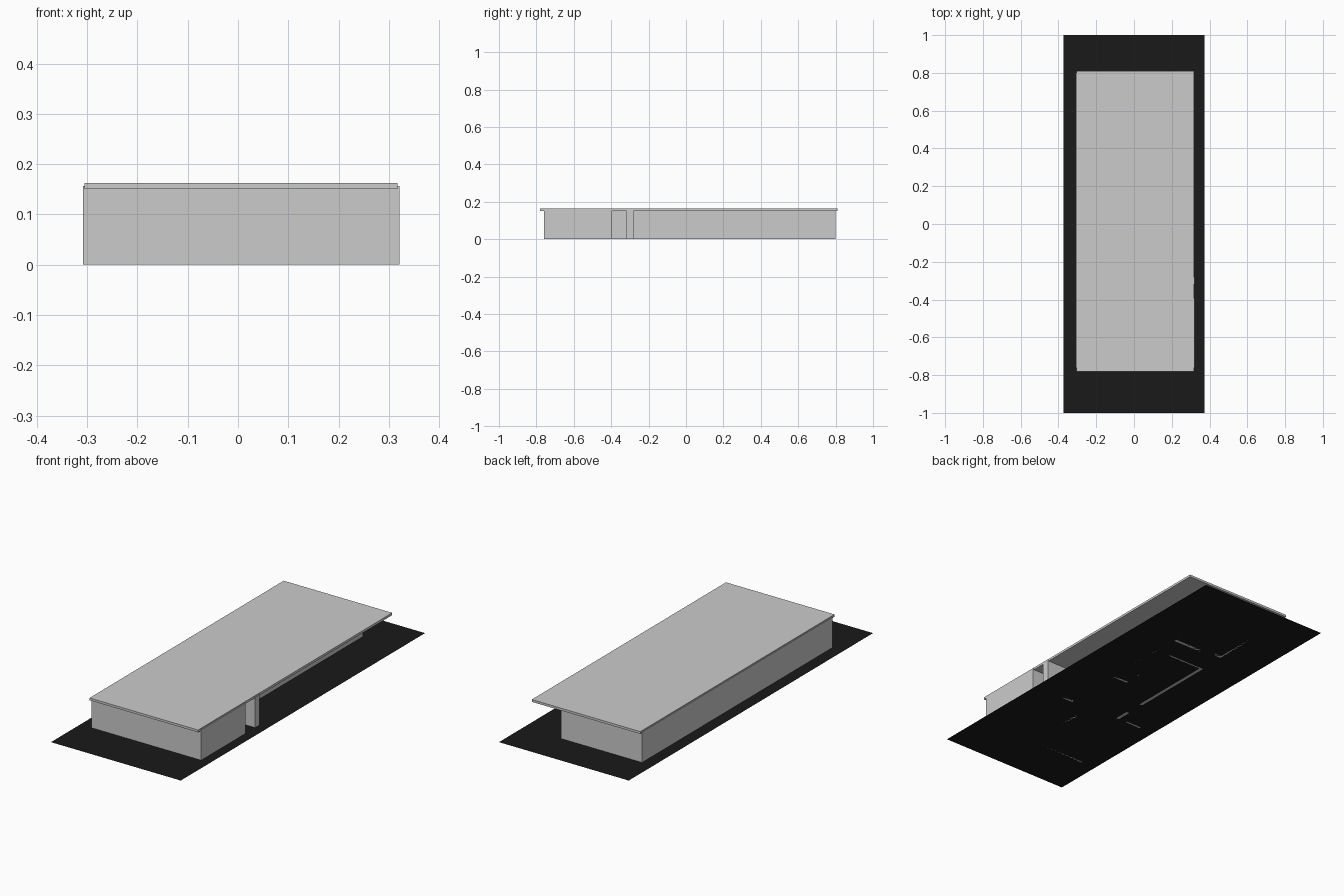
import bpy

if "Cube" in bpy.data.objects:
    bpy.data.objects.remove(bpy.data.objects["Cube"])

WALL_TOP = 0.157
T = 0.02  # wall thickness


def box(name, x0, x1, y0, y1, z0=0.0, z1=WALL_TOP):
    v = [(x, y, z) for z in (z0, z1) for x, y in ((x0, y0), (x1, y0), (x1, y1), (x0, y1))]
    f = [(3, 2, 1, 0), (4, 5, 6, 7)]
    f += [(i, (i + 1) % 4, (i + 1) % 4 + 4, i + 4) for i in range(4)]
    mesh = bpy.data.meshes.new(name)
    mesh.from_pydata(v, [], f)
    ob = bpy.data.objects.new(name, mesh)
    bpy.context.collection.objects.link(ob)
    return ob


# Dark ground sheet
bpy.ops.mesh.primitive_plane_add(size=2)
ground = bpy.context.object
ground.name = "ground_sheet"
ground.scale = (0.372, 1, 1)
dark = bpy.data.materials.new("dark_ground")
dark.diffuse_color = (0.01, 0.01, 0.01, 1)
dark.use_nodes = True
dark.node_tree.nodes["Principled BSDF"].inputs["Base Color"].default_value = dark.diffuse_color
ground.data.materials.append(dark)

# Flat roof slab
box("roof_slab", -0.305, 0.317, -0.78, 0.81, 0.151, 0.163)

# Outer walls, with the right side stepped back behind the entrance
L, R, P, F, B = -0.308, 0.321, 0.155, -0.76, 0.80
box("left_wall", L, L + T, F, B)
box("front_wall", L + T, R - T, F, F + T)
box("right_front_wall", R - T, R, F, -0.395)
box("back_wall", L + T, P - T, B - T, B)
box("porch_long_wall", P - T, P, -0.282, B)
box("entrance_side_wall", P - T, R, -0.318, -0.282)

# Inner walls running along y: x centre, y start, y end
H = 0.008
for i, (x, y0, y1) in enumerate([
    (-0.148, 0.49, B - T),     # back bedroom
    (-0.145, -0.12, 0.35),     # corridor
    (-0.145, -0.30, -0.22),
    (0.058, 0.01, 0.10),
    (0.03, -0.55, -0.41),
]):
    box(f"inner_long_wall_{i + 1}", x - H, x + H, y0, y1)

# Inner walls running along x: y centre, x start, x end
for i, (y, x0, x1) in enumerate([
    (0.48, -0.03, P - T),
    (0.498, -0.14, -0.10),
    (0.342, -0.137, 0.06),
    (0.01, 0.05, P - T),
    (-0.30, L + T, -0.20),
    (-0.403, 0.03, R - T),     # front room
]):
    box(f"inner_cross_wall_{i + 1}", x0, x1, y - H, y + H)
